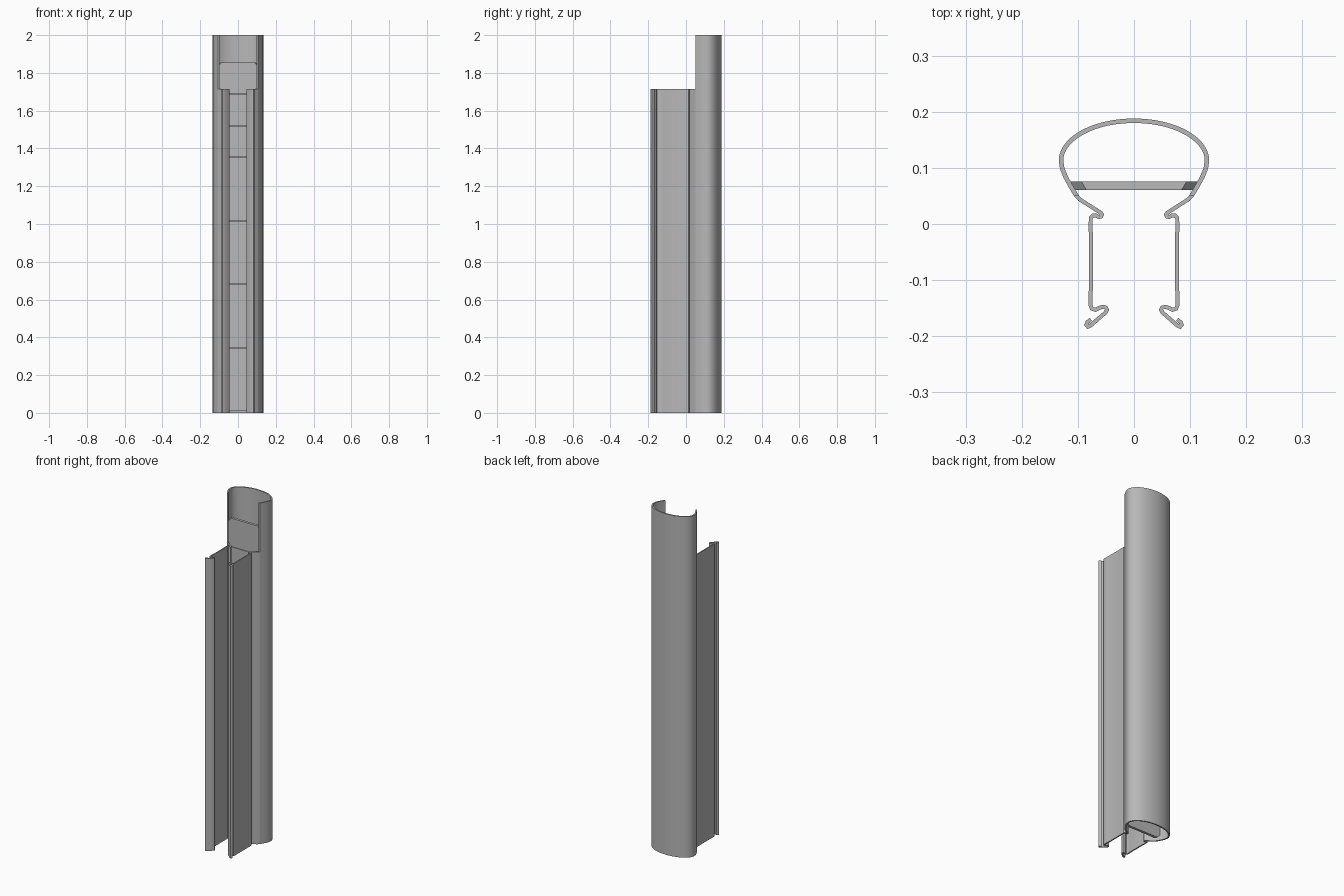
import bpy, bmesh, math
from mathutils import Vector

default = bpy.data.objects.get("Cube")
if default:
    bpy.data.objects.remove(default, do_unlink=True)

grey = bpy.data.materials.new("plain grey")
grey.use_nodes = True
grey.diffuse_color = (0.48, 0.48, 0.48, 1)
grey.node_tree.nodes["Principled BSDF"].inputs["Base Color"].default_value = (0.48, 0.48, 0.48, 1)


def finish(bm, name, smooth):
    bmesh.ops.recalc_face_normals(bm, faces=bm.faces)
    mesh = bpy.data.meshes.new(name)
    bm.to_mesh(mesh)
    bm.free()
    mesh.materials.append(grey)
    obj = bpy.data.objects.new(name, mesh)
    bpy.context.collection.objects.link(obj)
    if smooth:
        bpy.ops.object.select_all(action='DESELECT')
        obj.select_set(True)
        bpy.context.view_layer.objects.active = obj
        bpy.ops.object.shade_smooth_by_angle(angle=math.radians(35))
    return obj


def offsets(path, half, level):
    """Mitred half-width vector at each point; level ends are cut along x."""
    result = []
    last = len(path) - 1
    for i in range(last + 1):
        before = (path[i] - path[max(i - 1, 0)]).normalized()
        after = (path[min(i + 1, last)] - path[i]).normalized()
        tangent = (before + after).normalized()
        normal = Vector((-tangent.y, tangent.x))
        side = after if i < last else before
        cosine = max(normal.dot(Vector((-side.y, side.x))), 0.7)
        if i in level:
            result.append(Vector((half / normal.x, 0)))
        else:
            result.append(normal * (half / cosine))
    return result


def extruded_strip(name, points, half, height, level=()):
    """Sheet-metal strip: a thickened path pulled straight up."""
    path = [Vector(p) for p in points]
    bm = bmesh.new()
    rings = []
    for p, off in zip(path, offsets(path, half, level)):
        a, b = p + off, p - off
        rings.append([bm.verts.new((q.x, q.y, z))
                      for q, z in ((a, 0), (b, 0), (b, height), (a, height))])
    for r, s in zip(rings, rings[1:]):
        for k in range(4):
            n = (k + 1) % 4
            bm.faces.new((r[k], r[n], s[n], s[k]))
    bm.faces.new(rings[0])
    bm.faces.new(rings[-1][::-1])
    return finish(bm, name, True)


# Oval back shell, full height
crown = [(0.13 * math.cos(a), 0.113 + 0.071 * math.sin(a))
         for a in (math.pi * i / 40 for i in range(41))]
flank = [(0.1025, 0.05), (0.112, 0.066), (0.1215, 0.083), (0.128, 0.099)]
shell = flank + crown + [(-x, y) for x, y in reversed(flank)]
extruded_strip("back_shell", shell, 0.004, 2.0, (0, len(shell) - 1))

# Shorter side channels with curled lips
channel = [
    (0.1025, 0.05), (0.097, 0.044), (0.06, 0.0205), (0.057, 0.017),
    (0.0585, 0.0135), (0.063, 0.0125), (0.068, 0.0155), (0.073, 0.0155),
    (0.077, 0.011), (0.0775, -0.012), (0.0765, -0.018), (0.0765, -0.116),
    (0.0775, -0.122), (0.0775, -0.145), (0.075, -0.151), (0.069, -0.153),
    (0.063, -0.15), (0.056, -0.1475), (0.05, -0.149), (0.048, -0.153),
    (0.051, -0.158), (0.078, -0.1815), (0.082, -0.183), (0.085, -0.1795),
    (0.083, -0.175), (0.077, -0.17)]
for side, sign in (("left", 1), ("right", -1)):
    extruded_strip(side + "_channel", [(sign * x, y) for x, y in channel],
                   0.0035, 1.715, (0,))

# Stacked inner plates with clipped corners
PITCH, CLIP, GAP = 0.168, 0.02, 0.002
for i in range(11):
    low = 0.01 + i * PITCH
    high = low + PITCH - GAP
    bm = bmesh.new()
    loops = []
    for y, w in ((0.061, 0.105), (0.076, 0.114)):
        outline = [(w - CLIP, low), (w, low + CLIP), (w, high - CLIP), (w - CLIP, high)]
        outline += [(-x, z) for x, z in reversed(outline)]
        loops.append([bm.verts.new((x, y, z)) for x, z in outline])
    front, back = loops
    bm.faces.new(front)
    bm.faces.new(back[::-1])
    for k in range(8):
        n = (k + 1) % 8
        bm.faces.new((front[k], front[n], back[n], back[k]))
    finish(bm, f"inner_plate_{i + 1}", False)
